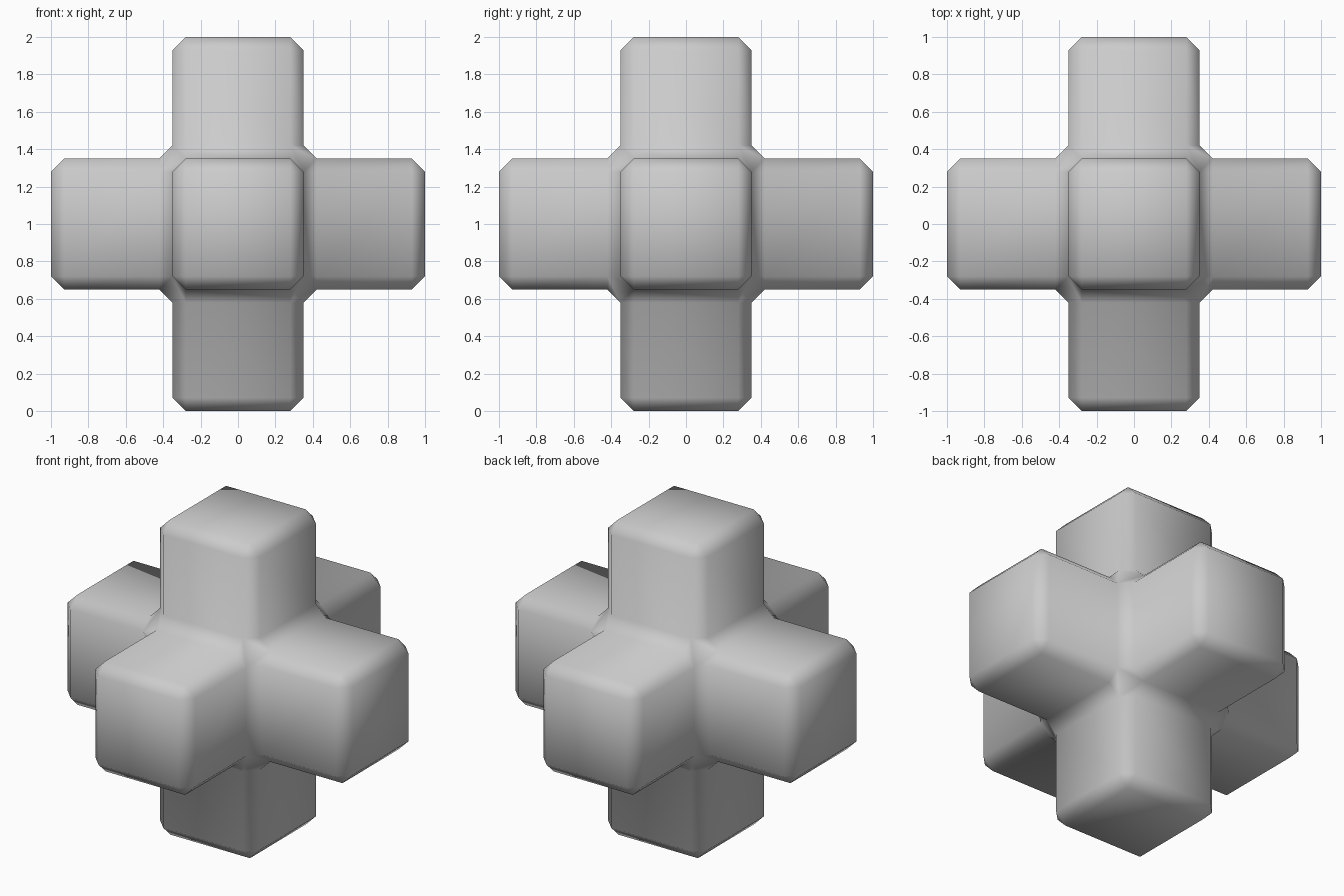
import bpy
import bmesh

if "Cube" in bpy.data.objects:
    bpy.data.objects.remove(bpy.data.objects["Cube"])

ARM_WIDTH = 0.70    # square section of every arm
ARM_LENGTH = 0.65   # how far each arm leaves the central cube
BEVEL = 0.07

# Six-armed cross: a central cube with each face pulled outwards
bm = bmesh.new()
bmesh.ops.create_cube(bm, size=ARM_WIDTH)
ends = bmesh.ops.extrude_discrete_faces(bm, faces=bm.faces[:])["faces"]
for face in ends:
    center = face.calc_center_median()
    bmesh.ops.translate(bm, verts=face.verts[:], vec=center.normalized() * ARM_LENGTH)
bmesh.ops.recalc_face_normals(bm, faces=bm.faces[:])
bmesh.ops.translate(bm, verts=bm.verts[:], vec=(0, 0, 1))
for face in bm.faces:
    face.smooth = True

mesh = bpy.data.meshes.new("six_armed_cross")
bm.to_mesh(mesh)
bm.free()
cross = bpy.data.objects.new("six_armed_cross", mesh)
bpy.context.collection.objects.link(cross)

# Single chamfer on outer edges and inner corners
bevel = cross.modifiers.new("chamfer", "BEVEL")
bevel.width = BEVEL
bevel.segments = 1
bevel.limit_method = "ANGLE"
